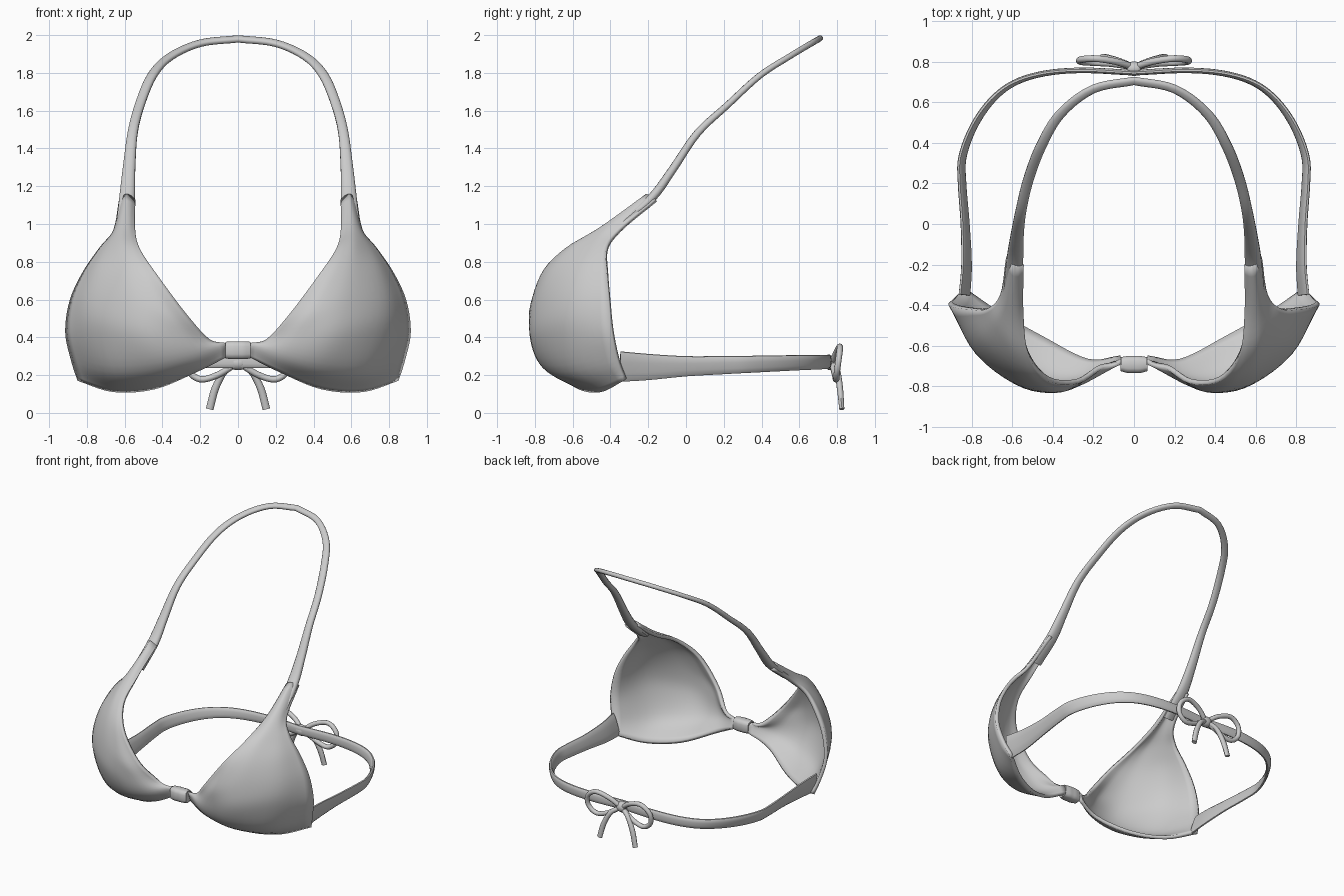
import bpy, bmesh, math
from mathutils import Vector

if "Cube" in bpy.data.objects:
    bpy.data.objects.remove(bpy.data.objects["Cube"])


def spline(pts, n):
    """Catmull-Rom resampling of a list of vectors, n steps per span."""
    p = [Vector(q) for q in pts]
    p = [2 * p[0] - p[1]] + p + [2 * p[-1] - p[-2]]
    out = []
    for i in range(1, len(p) - 2):
        a, b, c, d = p[i - 1:i + 3]
        for k in range(n):
            t = k / n
            out.append(0.5 * (2 * b + (c - a) * t + (2 * a - 5 * b + 4 * c - d) * t * t
                              + (3 * b - a - 3 * c + d) * t ** 3))
    return out + [p[-2]]


def finish(name, bm, thickness=0):
    me = bpy.data.meshes.new(name)
    bm.to_mesh(me)
    bm.free()
    ob = bpy.data.objects.new(name, me)
    bpy.context.collection.objects.link(ob)
    bpy.ops.object.select_all(action='DESELECT')
    ob.select_set(True)
    bpy.context.view_layer.objects.active = ob
    bpy.ops.object.shade_smooth_by_angle(angle=math.radians(45))
    if thickness:
        s = ob.modifiers.new("thickness", 'SOLIDIFY')
        s.thickness, s.offset = thickness, -1
    m = ob.modifiers.new("mirror", 'MIRROR')
    m.merge_threshold = 0.0005
    return ob


def sweep(name, pts, axis, steps=5, sides=12, power=1.0):
    """Elliptical section along points (x, y, z, half size on axis, half size across)."""
    rows = spline(pts, steps)
    pos = [r.to_3d() if len(r) == 3 else Vector(r[:3]) for r in rows]
    bm = bmesh.new()
    rings = []
    last = len(rows) - 1
    for i, r in enumerate(rows):
        t = (pos[min(i + 1, last)] - pos[max(i - 1, 0)]).normalized()
        a = Vector(axis)
        a = (a - t * a.dot(t)).normalized()
        b = t.cross(a)
        ring = []
        for k in range(sides):
            u = 2 * math.pi * (k + 0.5) / sides
            c, s = math.cos(u), math.sin(u)
            c = math.copysign(abs(c) ** power, c)
            s = math.copysign(abs(s) ** power, s)
            co = pos[i] + a * c * r[3] + b * s * r[4]
            if i == last and pts[-1][0] == 0:
                co.x = 0
            ring.append(bm.verts.new(co))
        rings.append(ring)
    for r0, r1 in zip(rings, rings[1:]):
        for k in range(sides):
            j = (k + 1) % sides
            bm.faces.new((r0[k], r0[j], r1[j], r1[k]))
    bm.faces.new(rings[0][::-1])
    if pts[-1][0] != 0:
        bm.faces.new(rings[-1])
    bmesh.ops.recalc_face_normals(bm, faces=bm.faces)
    return finish(name, bm)


# Cup: rows from bottom hem to strap root, each from inner edge to outer edge
cup_rows = [
    [(.06, -.67, .295), (.22, -.68, .215), (.44, -.57, .125), (.66, -.45, .11), (.85, -.33, .17)],
    [(.06, -.69, .365), (.25, -.77, .29), (.46, -.745, .23), (.70, -.61, .22), (.885, -.365, .28)],
    [(.15, -.71, .39), (.30, -.81, .40), (.52, -.81, .40), (.76, -.65, .42), (.915, -.395, .43)],
    [(.27, -.785, .52), (.40, -.83, .54), (.58, -.785, .57), (.78, -.63, .58), (.89, -.41, .60)],
    [(.42, -.775, .72), (.51, -.765, .73), (.62, -.71, .74), (.75, -.58, .75), (.82, -.42, .75)],
    [(.52, -.64, .87), (.56, -.64, .87), (.62, -.60, .88), (.69, -.51, .88), (.73, -.42, .88)],
    [(.545, -.43, .98), (.575, -.45, .985), (.61, -.44, .99), (.64, -.40, .99), (.66, -.35, .97)],
    [(.543, -.20, 1.13), (.565, -.21, 1.15), (.59, -.21, 1.16), (.61, -.19, 1.15), (.63, -.16, 1.13)],
]
cols = [spline(c, 5) for c in zip(*[spline(r, 5) for r in cup_rows])]
bm = bmesh.new()
grid = [[bm.verts.new(p) for p in c] for c in cols]
for c0, c1 in zip(grid, grid[1:]):
    for k in range(len(c0) - 1):
        bm.faces.new((c0[k], c1[k], c1[k + 1], c0[k + 1]))
finish("cup", bm, 0.025)

# Neck strap, running from the cup up to the nape
sweep("neck_strap", [
    (.60, -.34, 1.00, .018, .045), (.587, -.18, 1.14, .024, .042),
    (.577, -.07, 1.29, .022, .034), (.558, .06, 1.48, .02, .027),
    (.52, .22, 1.63, .018, .026), (.455, .39, 1.785, .017, .026),
    (.36, .545, 1.885, .016, .024), (.20, .665, 1.957, .016, .022),
    (0, .705, 1.98, .016, .022)], (0, -.55, .83), power=.8)

# Back band, tapering from the cup side to the knot
sweep("back_band", [
    (.835, -.35, .245, .085, .014), (.825, -.2, .243, .073, .014),
    (.832, 0, .247, .056, .014), (.847, .2, .253, .05, .014),
    (.845, .33, .257, .047, .014), (.79, .48, .262, .044, .014),
    (.70, .61, .266, .041, .014), (.59, .695, .268, .039, .014),
    (.44, .742, .27, .038, .014), (.25, .757, .272, .037, .014),
    (0, .745, .272, .035, .014)], (.3, 0, 1), power=.8)

# Wrapped loop joining the cups
sweep("centre_loop", [(.065, -.69, .332, .045, .035), (.03, -.692, .332, .048, .043),
                      (0, -.692, .332, .048, .043)], (0, 0, 1), steps=3, power=.6)

# Bow at the back: knot, loops and tails
sweep("bow_knot", [(.035, .765, .265, .022, .02), (.025, .765, .265, .036, .033),
                   (0, .765, .265, .04, .037)], (0, 0, 1), steps=3)
r = .017
sweep("bow_loop", [(.01, .775, .27, r, r), (.09, .80, .325, r, r), (.19, .815, .35, r, r),
                   (.26, .81, .30, r, r), (.262, .80, .225, r, r), (.20, .795, .178, r, r),
                   (.11, .79, .20, r, r), (.01, .775, .26, r, r)], (0, 1, 0), sides=10)
sweep("bow_tail", [(.01, .775, .26, r, r), (.07, .80, .22, r, r), (.12, .815, .13, r, .02),
                   (.15, .825, .02, .014, .02)], (0, 1, 0), sides=10)
